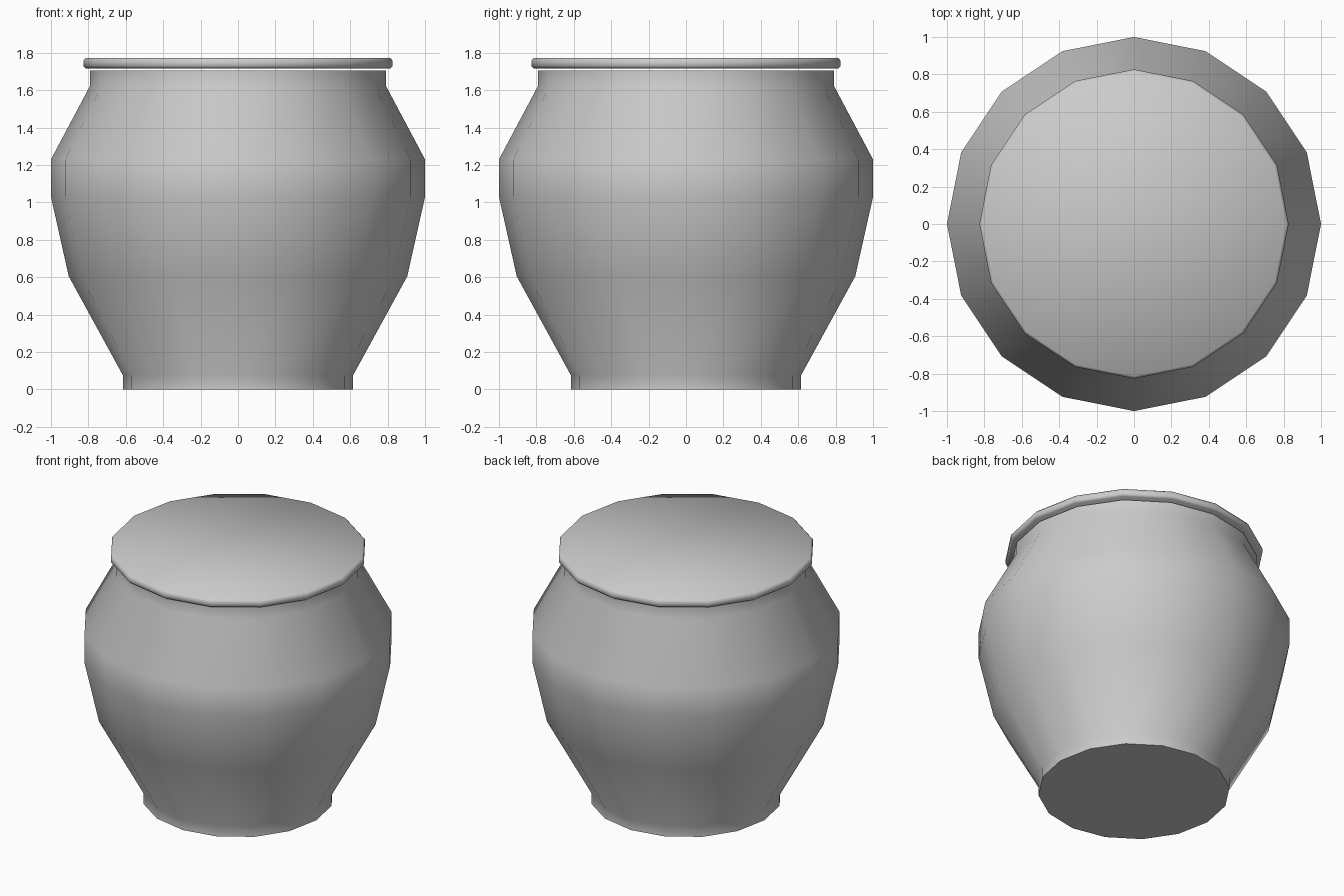
import bpy, bmesh
from math import sin, cos, pi, radians

if "Cube" in bpy.data.objects:
    bpy.data.objects.remove(bpy.data.objects["Cube"])

SIDES = 16


def lathe(name, profile, angle):
    """Spin a (radius, z) profile into a closed 16-sided solid."""
    bm = bmesh.new()
    rings = [[bm.verts.new((r * cos(2 * pi * i / SIDES), r * sin(2 * pi * i / SIDES), z))
              for i in range(SIDES)] for r, z in profile]
    for low, high in zip(rings, rings[1:]):
        for i in range(SIDES):
            j = (i + 1) % SIDES
            bm.faces.new((low[i], low[j], high[j], high[i]))
    bm.faces.new(rings[0][::-1])
    bm.faces.new(rings[-1])
    mesh = bpy.data.meshes.new(name)
    bm.to_mesh(mesh)
    bm.free()
    obj = bpy.data.objects.new(name, mesh)
    bpy.context.collection.objects.link(obj)
    bpy.ops.object.select_all(action='DESELECT')
    obj.select_set(True)
    bpy.context.view_layer.objects.active = obj
    bpy.ops.object.shade_smooth_by_angle(angle=radians(angle))
    return obj


# Pot: straight foot, swelling belly, sloped shoulder, short neck
lathe("pot_body", [(0.615, 0), (0.615, 0.075), (0.905, 0.605), (1.0, 1.03),
                   (1.0, 1.23), (0.79, 1.625), (0.79, 1.706)], 40)

# Lid: thin disc with chamfered edges, just above the rim
lathe("lid", [(0.815, 1.717), (0.827, 1.729), (0.827, 1.757), (0.813, 1.773)], 50)
